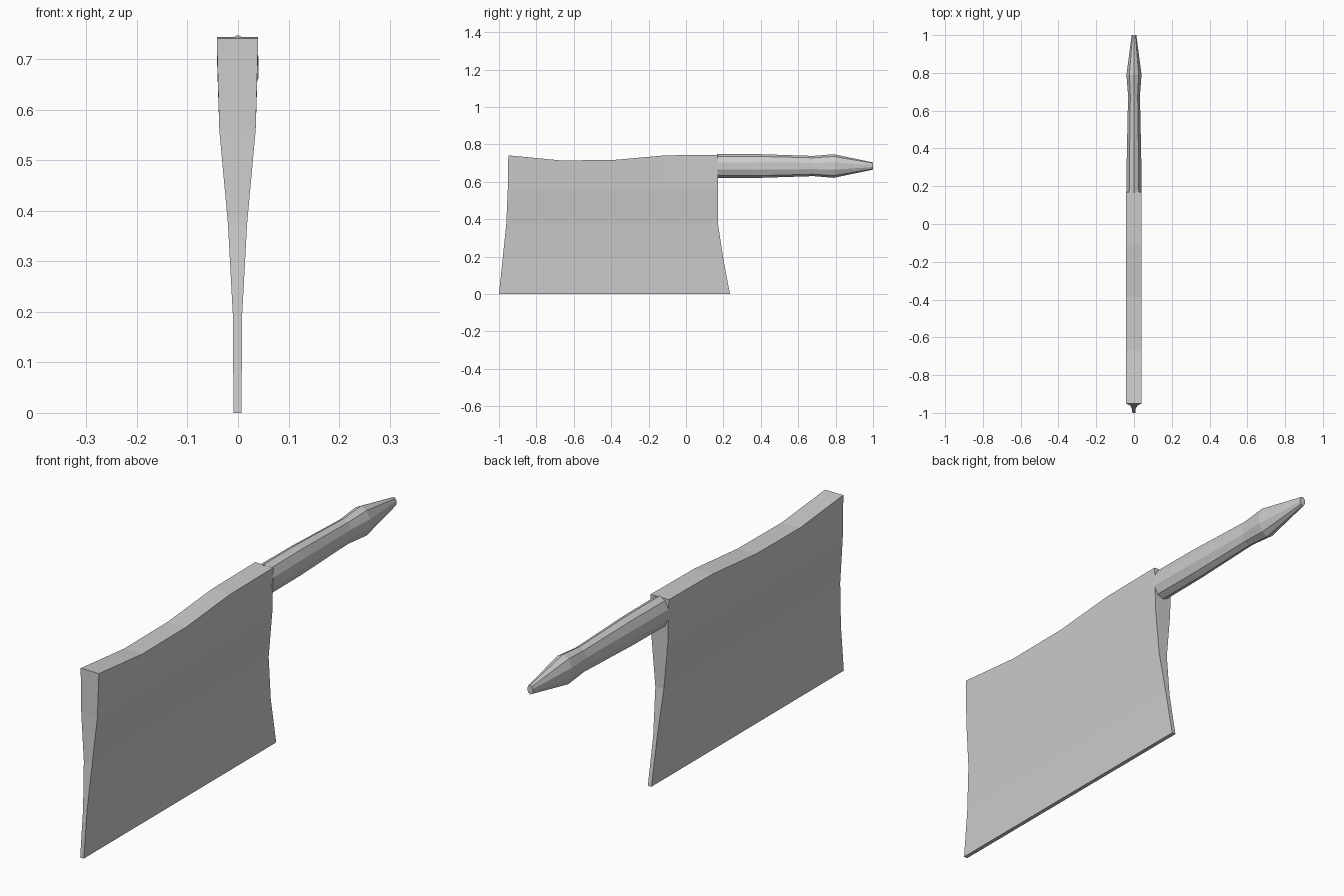
import bpy
import bmesh
from math import cos, sin, pi

if "Cube" in bpy.data.objects:
    bpy.data.objects.remove(bpy.data.objects["Cube"])


def finish(bm, name):
    bmesh.ops.recalc_face_normals(bm, faces=bm.faces)
    mesh = bpy.data.meshes.new(name)
    bm.to_mesh(mesh)
    bm.free()
    obj = bpy.data.objects.new(name, mesh)
    bpy.context.collection.objects.link(obj)
    return obj


def loft(name, rings):
    """Skin a list of closed rings and cap both ends."""
    bm = bmesh.new()
    loops = [[bm.verts.new(p) for p in ring] for ring in rings]
    n = len(loops[0])
    for a, b in zip(loops, loops[1:]):
        for i in range(n):
            j = (i + 1) % n
            bm.faces.new((a[i], a[j], b[j], b[i]))
    for end in (loops[0], loops[-1]):
        bm.faces.new(end)
    return finish(bm, name)


# Blade: rows of (height, half thickness, front y, back y), bottom to top
rows = [(0.0, 0.008, -1.0, 0.235), (0.19, 0.009, -0.98, 0.199),
        (0.375, 0.019, -0.961, 0.171), (0.56, 0.036, -0.953, 0.17),
        (0.741, 0.041, -0.95, 0.17)]
spine_dip = [0.0, -0.027, -0.025, 0.0, 0.003]  # wavy top edge
cx = -0.001

bm = bmesh.new()
sides = []
for s in (-1, 1):
    grid = []
    for r, (z, half, y0, y1) in enumerate(rows):
        top = r == len(rows) - 1
        grid.append([bm.verts.new((cx + s * half, y0 + (y1 - y0) * c / 4,
                                   z + (spine_dip[c] if top else 0)))
                     for c in range(5)])
    for r in range(4):
        for c in range(4):
            bm.faces.new((grid[r][c], grid[r][c + 1],
                          grid[r + 1][c + 1], grid[r + 1][c]))
    # perimeter, walked once around
    sides.append(grid[0] + [g[4] for g in grid[1:]] + grid[4][3::-1]
                 + [g[0] for g in grid[3:0:-1]])
left, right = sides
for i in range(len(left)):
    j = (i + 1) % len(left)
    bm.faces.new((left[i], left[j], right[j], right[i]))
finish(bm, "blade")

# Handle: ten-sided oval sections (y, x radius, z radius)
sections = [(0.165, 0.043, 0.064), (0.37, 0.040, 0.064),
            (0.68, 0.033, 0.054), (0.79, 0.042, 0.063), (1.0, 0.013, 0.019)]
loft("handle", [[(rx * cos(pi / 2 + k * pi / 5), y,
                  0.684 + rz * sin(pi / 2 + k * pi / 5)) for k in range(10)]
                for y, rx, rz in sections])
